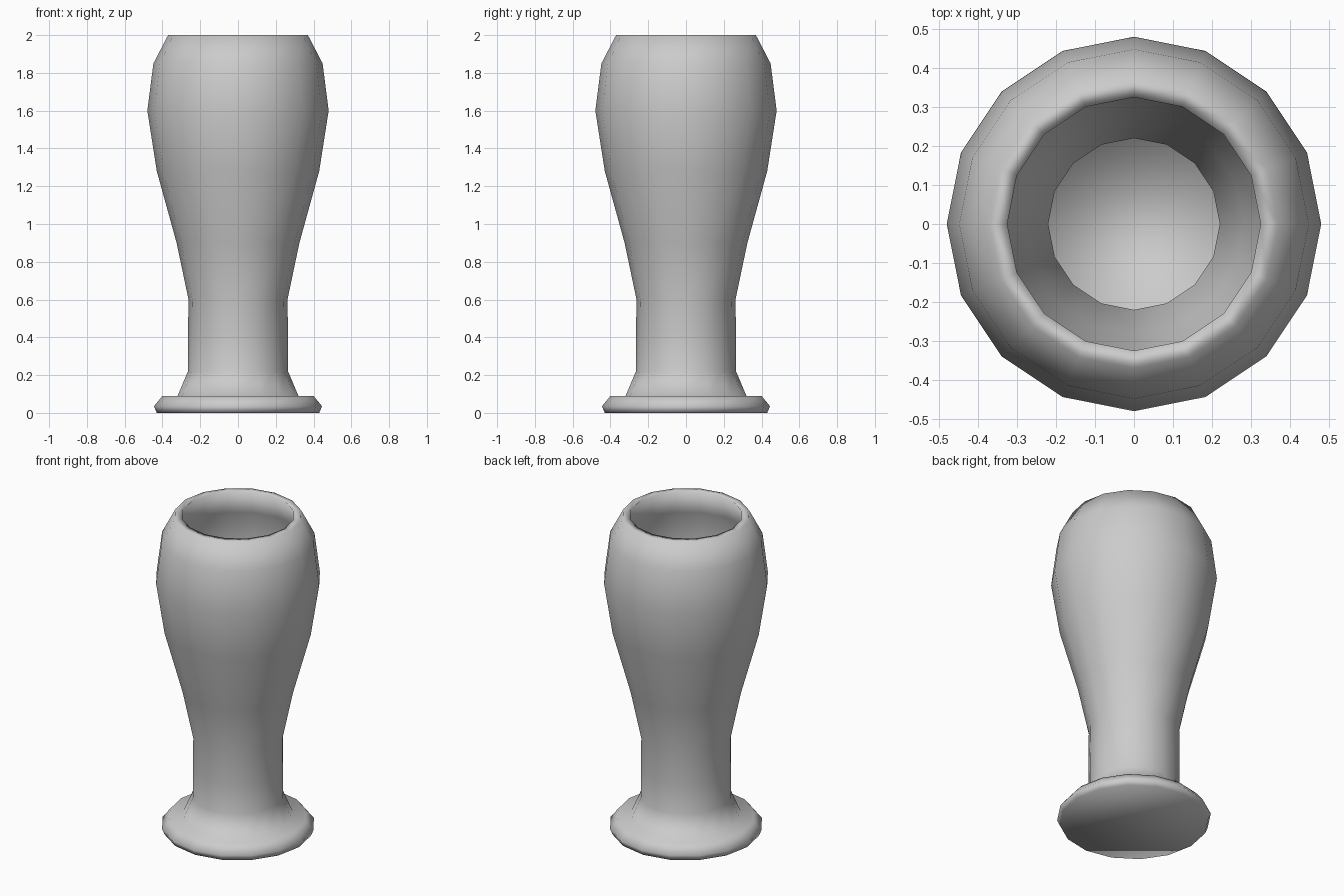
import bpy, bmesh
from math import cos, sin, pi

if "Cube" in bpy.data.objects:
    bpy.data.objects.remove(bpy.data.objects["Cube"])

SIDES = 16

# Closed lathe profile (radius, height): foot, neck, belly, lip, then inner wall
outer = [(0.43, 0.0), (0.445, 0.035), (0.40, 0.09), (0.32, 0.09), (0.265, 0.22),
         (0.265, 0.40), (0.262, 0.60), (0.325, 0.90), (0.43, 1.28), (0.48, 1.60),
         (0.448, 1.85), (0.37, 2.0)]
inner = [(0.325, 2.0), (0.405, 1.83), (0.435, 1.60), (0.387, 1.29), (0.282, 0.91),
         (0.22, 0.61), (0.22, 0.40), (0.22, 0.21), (0.265, 0.09), (0.265, 0.045)]


def lathe(name, profile):
    bm = bmesh.new()
    rings = [[bm.verts.new((r * cos(2 * pi * i / SIDES), r * sin(2 * pi * i / SIDES), z))
              for i in range(SIDES)] for r, z in profile]
    for a, b in zip(rings, rings[1:]):
        for i in range(SIDES):
            j = (i + 1) % SIDES
            bm.faces.new((a[i], a[j], b[j], b[i]))
    # underside and inside floor
    bm.faces.new(rings[0][::-1])
    bm.faces.new(rings[-1])
    for f in bm.faces:
        f.smooth = True
    bmesh.ops.recalc_face_normals(bm, faces=bm.faces[:])
    mesh = bpy.data.meshes.new(name)
    bm.to_mesh(mesh)
    bm.free()
    obj = bpy.data.objects.new(name, mesh)
    bpy.context.collection.objects.link(obj)
    return obj


lathe("vase", outer + inner)
